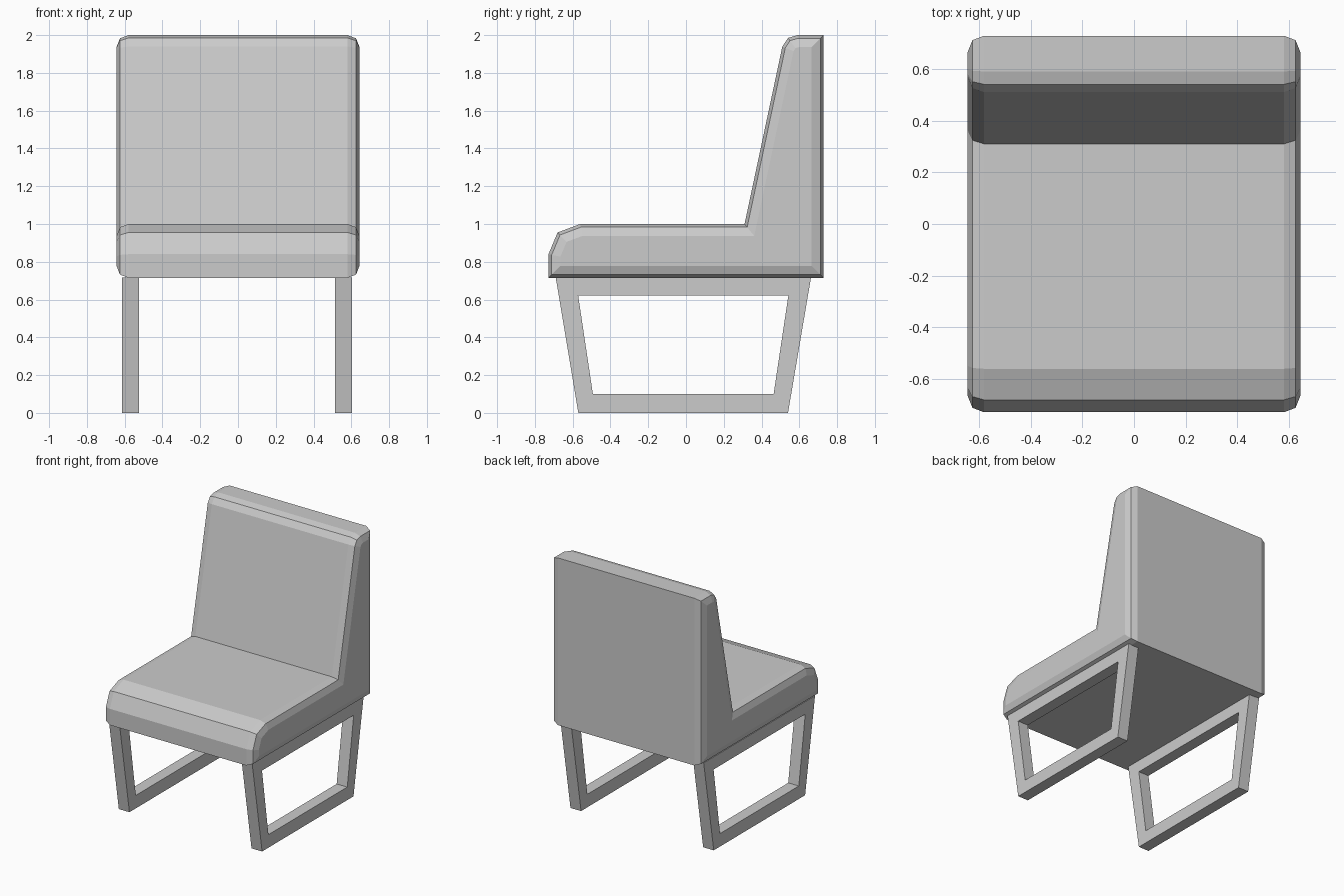
import bpy
from mathutils import Vector

if "Cube" in bpy.data.objects:
    bpy.data.objects.remove(bpy.data.objects["Cube"])


def make_object(name, verts, faces):
    mesh = bpy.data.meshes.new(name)
    mesh.from_pydata(verts, [], faces)
    mesh.update()
    obj = bpy.data.objects.new(name, mesh)
    bpy.context.collection.objects.link(obj)
    return obj


def inset(points, d):
    """Shrink a counter-clockwise outline by d, with mitred corners."""
    pts = [Vector(p) for p in points]
    result = []
    for i, p in enumerate(pts):
        a = (p - pts[i - 1]).normalized()
        b = (pts[(i + 1) % len(pts)] - p).normalized()
        na, nb = Vector((-a.y, a.x)), Vector((-b.y, b.x))
        result.append(p + (na + nb) * d / (1 + na.dot(nb)))
    return result


# Upholstered seat and back: side outline (y, z) with rounded side edges
outline = [(-0.728, 0.715), (0.728, 0.715), (0.728, 2.0), (0.59, 2.0),
           (0.54, 1.985), (0.51, 1.94), (0.31, 1.0), (-0.56, 1.0),
           (-0.68, 0.955), (-0.728, 0.84)]
sections = [(-0.643, 0.063), (-0.625, 0.017), (-0.58, 0.0),
            (0.58, 0.0), (0.625, 0.017), (0.643, 0.063)]
n = len(outline)
verts = [(x, p.x, p.y) for x, d in sections for p in inset(outline, d)]
faces = [(k * n + i, k * n + (i + 1) % n, (k + 1) * n + (i + 1) % n, (k + 1) * n + i)
         for k in range(len(sections) - 1) for i in range(n)]
faces = [f[::-1] for f in faces]
faces += [tuple(reversed(range(n))), tuple(range(5 * n, 6 * n))]
make_object("seat_and_back", verts, faces)

# Tapered sled leg frames, one on each side
outer = [(-0.57, 0.0), (0.54, 0.0), (0.662, 0.718), (-0.69, 0.718)]
inner = [(-0.493, 0.1), (0.464, 0.1), (0.542, 0.622), (-0.571, 0.622)]
for name, x0, x1 in (("left_leg_frame", -0.614, -0.524),
                     ("right_leg_frame", 0.514, 0.604)):
    verts = [(x, y, z) for x in (x0, x1) for y, z in outer + inner]
    faces = []
    for i in range(4):
        j = (i + 1) % 4
        faces += [(i, i + 4, j + 4, j), (i + 8, j + 8, j + 12, i + 12),
                  (i, j, j + 8, i + 8), (i + 4, i + 12, j + 12, j + 4)]
    make_object(name, verts, faces)

# Make all face directions point outwards
import bmesh
for obj in bpy.context.collection.objects:
    bm = bmesh.new()
    bm.from_mesh(obj.data)
    bmesh.ops.recalc_face_normals(bm, faces=bm.faces)
    bm.to_mesh(obj.data)
    bm.free()
